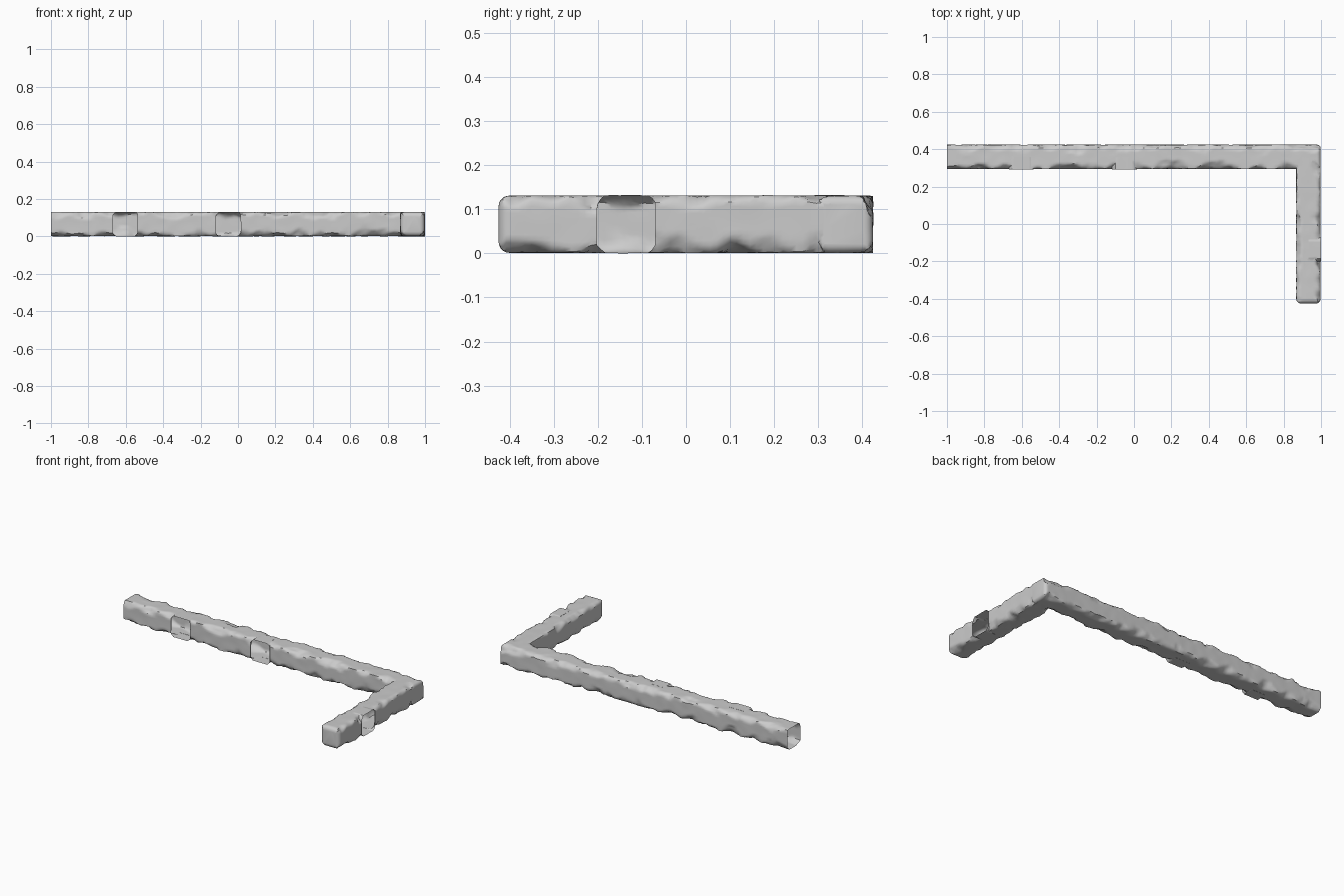
import bpy, bmesh, math
from mathutils import Vector, noise

if "Cube" in bpy.data.objects:
    bpy.data.objects.remove(bpy.data.objects["Cube"], do_unlink=True)

stone = bpy.data.materials.new("pale grey stone")
stone.use_nodes = True
stone.diffuse_color = (0.6, 0.6, 0.6, 1)
stone.node_tree.nodes["Principled BSDF"].inputs["Base Color"].default_value = (0.6, 0.6, 0.6, 1)

SEGMENTS = 40
HALF = 0.066


def passage(name, start, end, radius, half, rough, round_end=0.0):
    """Tube from start to end: a bumpy round section flattened against a box."""
    start, end = Vector(start), Vector(end)
    along = (end - start).normalized()
    side = along.cross(Vector((0, 0, 1)))
    length = (end - start).length
    rings = max(2, int(length / 0.015))
    stations = [length * i / rings for i in range(rings + 1)]
    if round_end:
        stations = [s for s in stations if s < length - round_end]
        stations += [length - round_end * (1 - math.sin(math.pi / 2 * k / 5)) for k in range(6)]
    bm = bmesh.new()
    loops = []
    for s in stations:
        centre = start + along * s
        inset = 0
        if round_end and s > length - round_end:
            u = (s - length + round_end) / round_end
            inset = round_end * (1 - math.sqrt(max(0, 1 - u * u)))
        loop = []
        for k in range(SEGMENTS):
            a = 2 * math.pi * k / SEGMENTS
            d = side * math.cos(a) + Vector((0, 0, math.sin(a)))
            p = centre + d * radius
            bump = noise.noise(p * 14) + 0.4 * noise.noise(p * 35)
            r = radius + rough * bump
            limit = half - inset - rough * 0.06 * (1 + noise.noise(p * 20))
            across = max(-limit, min(limit, r * math.cos(a)))
            up = max(-limit, min(limit, r * math.sin(a)))
            loop.append(bm.verts.new(centre + side * across + Vector((0, 0, up))))
        loops.append(loop)
    for a, b in zip(loops, loops[1:]):
        for k in range(SEGMENTS):
            n = (k + 1) % SEGMENTS
            bm.faces.new((a[k], a[n], b[n], b[k]))
    bm.faces.new(loops[0])
    bm.faces.new(loops[-1])
    bmesh.ops.recalc_face_normals(bm, faces=bm.faces)
    mesh = bpy.data.meshes.new(name)
    bm.to_mesh(mesh)
    bm.free()
    mesh.materials.append(stone)
    obj = bpy.data.objects.new(name, mesh)
    bpy.context.collection.objects.link(obj)
    return obj


# Long passage and the shorter branch at its left end
tunnel = passage("tunnel", (-1, 0.359, HALF), (0.998, 0.359, HALF), 0.079, HALF, 0.02, 0.02)
branch = passage("branch", (0.9325, 0.37, HALF), (0.9325, -0.425, HALF), 0.079, HALF, 0.02, 0.025)

# Short side mouths: two in the front wall, one in the branch
mouths = [
    passage("front_mouth", (x, 0.359, HALF), (x, 0.291, HALF), 0.083, HALF, 0.006)
    for x in (-0.603, -0.051)
]
mouths.append(passage("branch_mouth", (0.9325, -0.136, HALF), (1, -0.136, HALF), 0.083, HALF, 0.006))

# Fuse all passages into one skin
parts = [branch] + mouths
for part in parts:
    mod = tunnel.modifiers.new("fuse", "BOOLEAN")
    mod.operation = "UNION"
    mod.solver = "EXACT"
    mod.object = part
bpy.context.view_layer.objects.active = tunnel
tunnel.select_set(True)
for mod in list(tunnel.modifiers):
    bpy.ops.object.modifier_apply(modifier=mod.name)
for part in parts:
    bpy.data.objects.remove(part, do_unlink=True)


# Open the tunnel end and the mouths
def is_opening(face):
    pts = [v.co for v in face.verts]
    return (all(p.x < -0.9995 for p in pts) or all(p.x > 0.9995 for p in pts)
            or all(abs(p.y - 0.291) < 0.0005 and p.x < 0.5 for p in pts))


bm = bmesh.new()
bm.from_mesh(tunnel.data)
bmesh.ops.delete(bm, geom=[f for f in bm.faces if is_opening(f)], context="FACES")
bm.to_mesh(tunnel.data)
bm.free()
bpy.ops.object.shade_smooth_by_angle(angle=math.radians(40))
